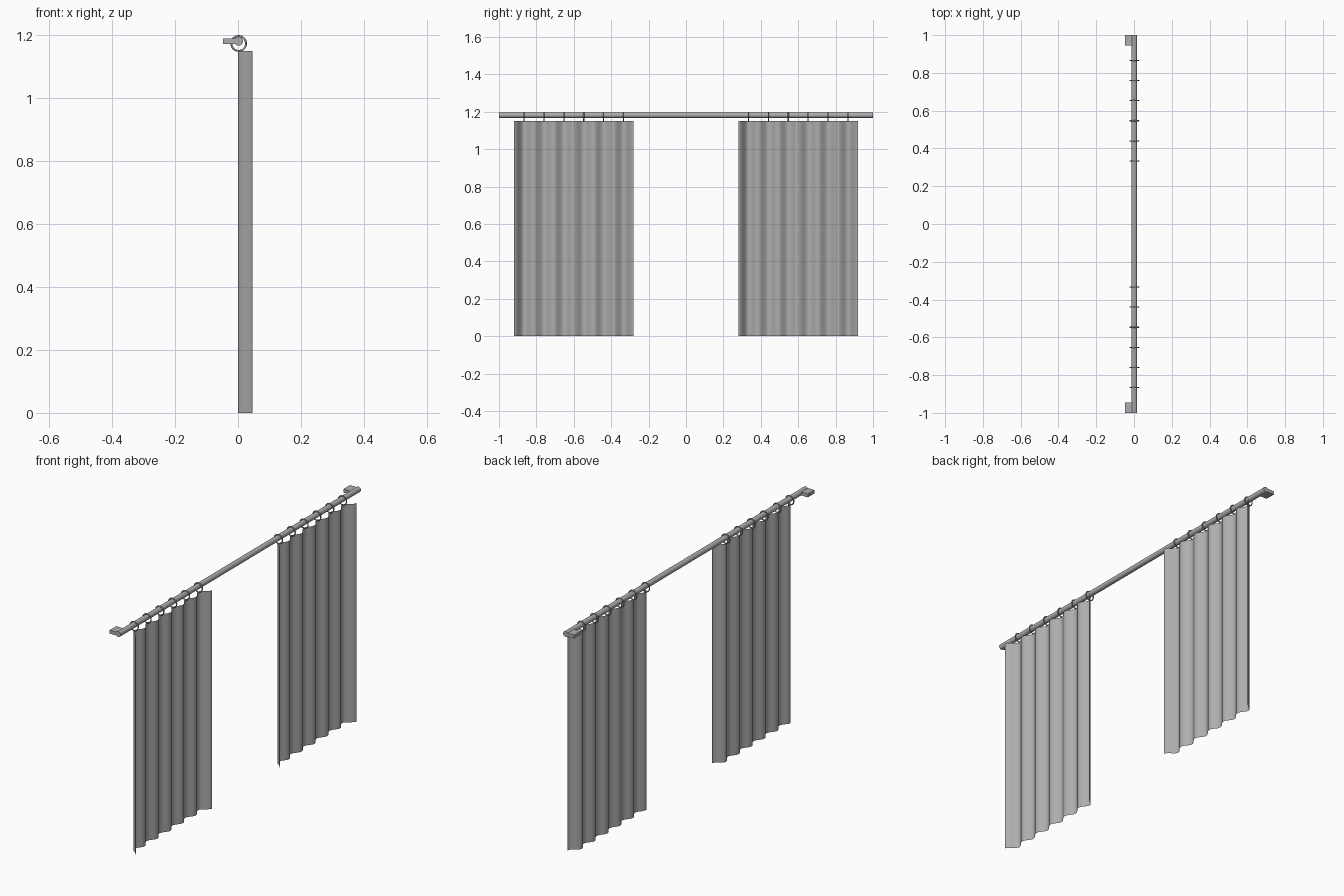
import bpy, bmesh, math

if "Cube" in bpy.data.objects:
    bpy.data.objects.remove(bpy.data.objects["Cube"])

FOLDS = 6
WIDTH = 0.64
PERIOD = WIDTH / FOLDS
EDGE_DEPTH = 0.046
FOLD_DEPTH = 0.026
TOP = 1.15
ROD_Z = 1.181
RING_Z = 1.1735

# dark grey for everything
grey = bpy.data.materials.new("dark_grey")
grey.diffuse_color = (0.42, 0.42, 0.42, 1)
grey.use_nodes = True
grey.node_tree.nodes["Principled BSDF"].inputs["Base Color"].default_value = grey.diffuse_color


def finish(obj, name):
    obj.name = name
    obj.data.materials.append(grey)
    bpy.ops.object.select_all(action='DESELECT')
    obj.select_set(True)
    bpy.context.view_layer.objects.active = obj
    bpy.ops.object.shade_smooth_by_angle(angle=math.radians(40))


def curtain(name, y0):
    # pleated sheet: one wave per ring, with deeper flares at both side edges
    bm = bmesh.new()
    steps = FOLDS * 16
    pairs = []
    for i in range(steps + 1):
        depth = EDGE_DEPTH if i < 8 or i > steps - 8 else FOLD_DEPTH
        x = depth * (0.5 + 0.5 * math.cos(2 * math.pi * i / 16))
        y = y0 + WIDTH * i / steps
        pairs.append((bm.verts.new((x, y, 0)), bm.verts.new((x, y, TOP))))
    for (a, b), (c, d) in zip(pairs, pairs[1:]):
        bm.faces.new((a, c, d, b))
    mesh = bpy.data.meshes.new(name)
    bm.to_mesh(mesh)
    bm.free()
    obj = bpy.data.objects.new(name, mesh)
    bpy.context.collection.objects.link(obj)
    finish(obj, name)


# rod
bpy.ops.mesh.primitive_cylinder_add(vertices=32, radius=0.0142, depth=2,
                                    location=(0.002, 0, ROD_Z), rotation=(math.pi / 2, 0, 0))
finish(bpy.context.object, "rod")

for side, label in ((-1, "front"), (1, "back")):
    # wall bracket at the rod end
    bpy.ops.mesh.primitive_cube_add(size=1, location=(-0.0235, side * 0.9725, 1.1805))
    bpy.context.object.scale = (0.049, 0.055, 0.018)
    finish(bpy.context.object, label + "_bracket")

    # curtain panel
    y0 = side * 0.6 - WIDTH / 2
    curtain(label + "_curtain", y0)

    # one ring above the middle of each fold
    for i in range(FOLDS):
        bpy.ops.mesh.primitive_torus_add(major_radius=0.0235, minor_radius=0.003,
                                         major_segments=32, minor_segments=10,
                                         location=(0.002, y0 + (i + 0.5) * PERIOD, RING_Z),
                                         rotation=(math.pi / 2, 0, 0))
        finish(bpy.context.object, f"{label}_ring_{i + 1}")
